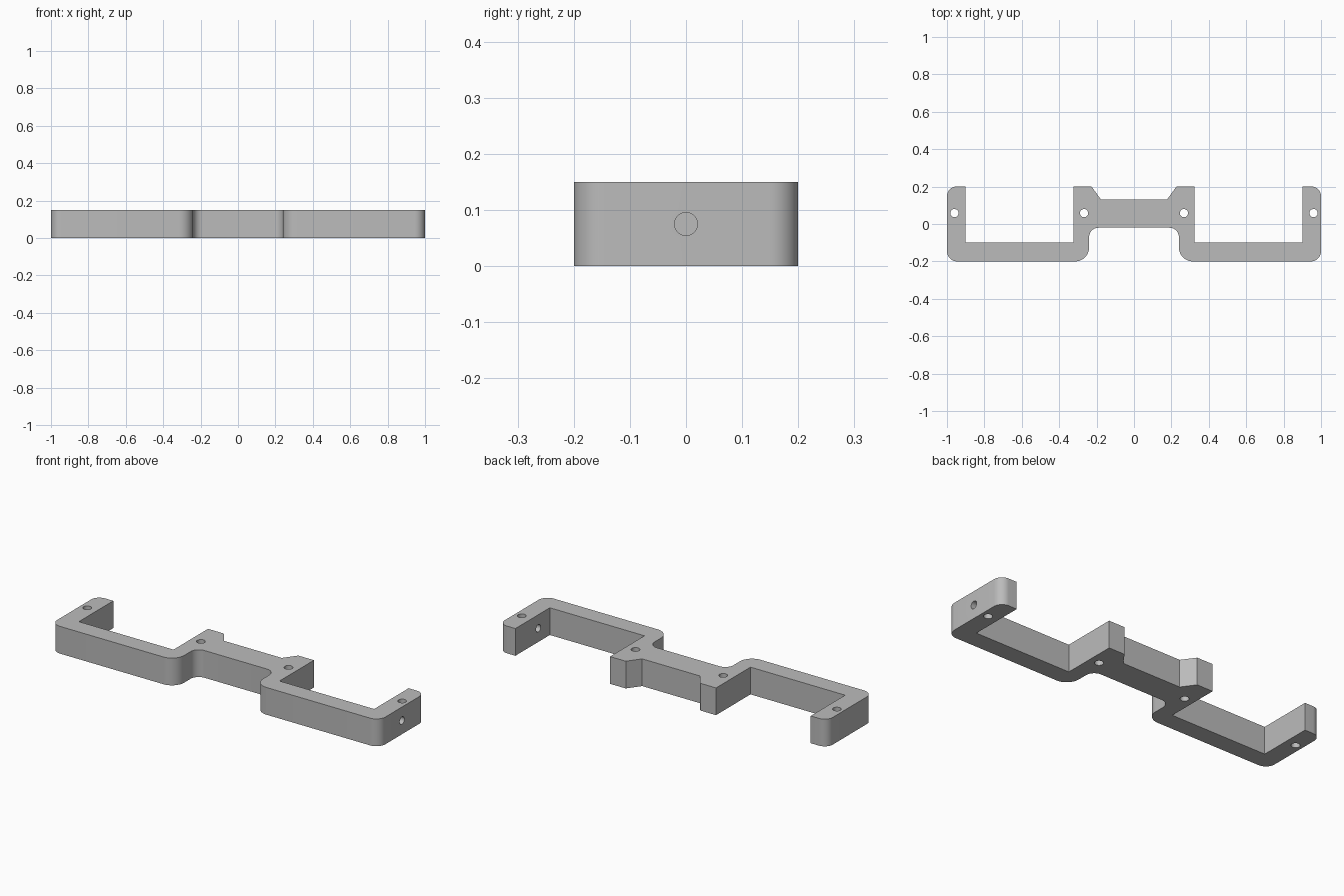
import bpy
import bmesh
import math
from mathutils import Vector, Matrix

HEIGHT = 0.15

cube = bpy.data.objects.get("Cube")
if cube:
    bpy.data.objects.remove(cube, do_unlink=True)

grey = bpy.data.materials.new("plain grey")
grey.use_nodes = True
grey.diffuse_color = (0.5, 0.5, 0.5, 1)
grey.node_tree.nodes["Principled BSDF"].inputs["Base Color"].default_value = (0.5, 0.5, 0.5, 1)


def fillet(corners, steps=10):
    """Round each (x, y, radius) corner of a closed outline."""
    points = []
    for i, (x, y, radius) in enumerate(corners):
        corner = Vector((x, y))
        if radius == 0:
            points.append(corner)
            continue
        before = (Vector(corners[i - 1][:2]) - corner).normalized()
        after = (Vector(corners[(i + 1) % len(corners)][:2]) - corner).normalized()
        # right-angled corners: the arc centre lies on both offsets
        centre = corner + (before + after) * radius
        for s in range(steps + 1):
            a = math.pi / 2 * s / steps
            points.append(centre - after * radius * math.cos(a) - before * radius * math.sin(a))
    return points


def mesh_object(name, bm):
    mesh = bpy.data.meshes.new(name)
    bm.to_mesh(mesh)
    bm.free()
    obj = bpy.data.objects.new(name, mesh)
    bpy.context.collection.objects.link(obj)
    return obj


# Bracket outline: one half, mirrored across the middle
half = [
    (0.24, -0.02, 0.05),    # inside bend of the bridge
    (0.24, -0.2, 0.075),    # front rail, inner corner
    (1, -0.2, 0.055),       # front rail, outer corner
    (1, 0.2, 0.05),         # end arm tip
    (0.9, 0.2, 0),
    (0.9, -0.1, 0),
    (0.323, -0.1, 0),       # mounting block
    (0.323, 0.2, 0),
    (0.227, 0.2, 0),        # slanted block side
    (0.176, 0.13, 0),
]
outline = half + [(-x, y, r) for x, y, r in reversed(half)]

bm = bmesh.new()
face = bm.faces.new([bm.verts.new((p.x, p.y, 0)) for p in fillet(outline)])
top = bmesh.ops.extrude_face_region(bm, geom=[face])["geom"]
bmesh.ops.translate(bm, vec=(0, 0, HEIGHT), verts=[v for v in top if isinstance(v, bmesh.types.BMVert)])
bmesh.ops.recalc_face_normals(bm, faces=bm.faces)
bracket = mesh_object("bracket", bm)
bracket.data.materials.append(grey)

# Four upright screw holes and one cross hole in the left end arm
bm = bmesh.new()


def drill(matrix, radius, depth):
    bmesh.ops.create_cone(bm, cap_ends=True, segments=32, radius1=radius,
                          radius2=radius, depth=depth, matrix=matrix)


for x in (-0.96, -0.267, 0.267, 0.96):
    drill(Matrix.Translation((x, 0.058, HEIGHT / 2)), 0.022, HEIGHT * 2)
drill(Matrix.Translation((0.95, 0, HEIGHT / 2)) @ Matrix.Rotation(math.pi / 2, 4, 'Y'), 0.0205, 0.2)
cutter = mesh_object("hole_cutter", bm)
cutter.data.materials.append(grey)
cutter.hide_render = True

cut = bracket.modifiers.new("holes", 'BOOLEAN')
cut.operation = 'DIFFERENCE'
cut.solver = 'EXACT'
cut.use_self = True
cut.object = cutter

bpy.ops.object.select_all(action='DESELECT')
bracket.select_set(True)
bpy.context.view_layer.objects.active = bracket
bpy.ops.object.modifier_apply(modifier="holes")
bpy.data.objects.remove(cutter, do_unlink=True)
bpy.ops.object.shade_smooth_by_angle(angle=math.radians(30))
